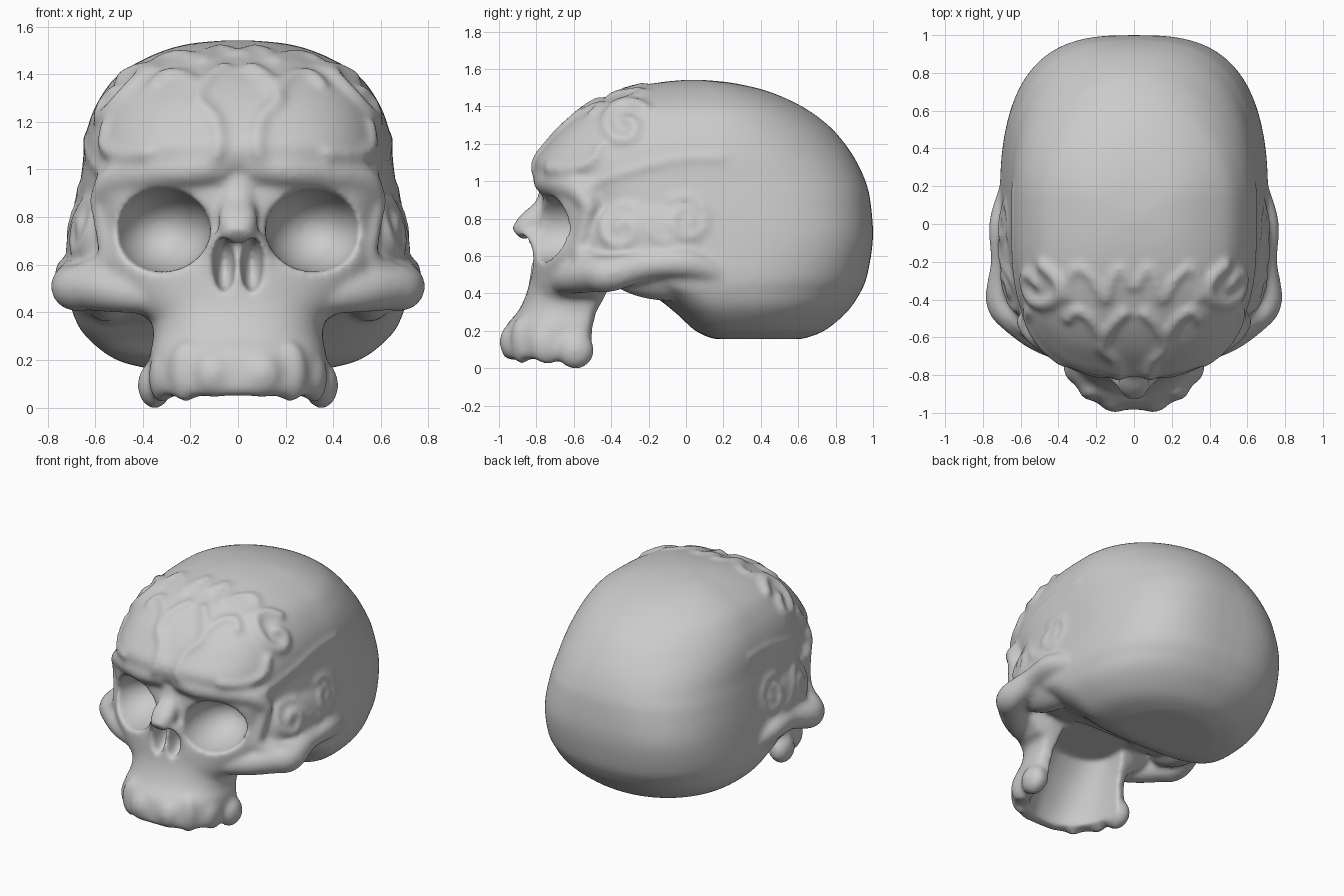
import bpy, bmesh, math
from mathutils import Vector, Matrix
from mathutils.bvhtree import BVHTree

if "Cube" in bpy.data.objects:
    bpy.data.objects.remove(bpy.data.objects["Cube"], do_unlink=True)

bone = bpy.data.materials.new("grey_bone")
bone.use_nodes = True
bone.diffuse_color = (0.6, 0.6, 0.6, 1)
bone.node_tree.nodes["Principled BSDF"].inputs["Base Color"].default_value = (0.6, 0.6, 0.6, 1)


def smooth_path(points, steps=6):
    """Catmull-Rom samples through tuples of any length."""
    pts = [points[0], *points, points[-1]]
    out = []
    for a, b, c, d in zip(pts, pts[1:], pts[2:], pts[3:]):
        for i in range(steps):
            t = i / steps
            out.append(tuple(
                q + t / 2 * (r - p + t * (2 * p - 5 * q + 4 * r - s + t * (3 * (q - r) + s - p)))
                for p, q, r, s in zip(a, b, c, d)))
    return out + [tuple(points[-1])]


def add_mesh(name, bm):
    bmesh.ops.recalc_face_normals(bm, faces=bm.faces[:])
    mesh = bpy.data.meshes.new(name)
    bm.to_mesh(mesh)
    bm.free()
    obj = bpy.data.objects.new(name, mesh)
    bpy.context.collection.objects.link(obj)
    return obj


def loft(name, rows, middle, front_power, sides=72):
    """Stack of plan outlines; each row is z, front y, back y, half width, back squareness."""
    bm = bmesh.new()
    rings = []
    for z, front, back, half, back_power in smooth_path(rows):
        mid = min(max(middle, front + 0.3 * (back - front)), back - 0.3 * (back - front))
        ring = []
        for i in range(sides):
            a = math.tau * i / sides
            c, s = math.cos(a), math.sin(a)
            power = back_power if s > 0 else front_power
            reach = back - mid if s > 0 else mid - front
            x = half * math.copysign(abs(c) ** (2 / power), c)
            y = mid + reach * math.copysign(abs(s) ** (2 / power), s)
            ring.append(bm.verts.new((x, y, z)))
        rings.append(ring)
    for low, high in zip(rings, rings[1:]):
        for i in range(sides):
            j = (i + 1) % sides
            bm.faces.new((low[i], low[j], high[j], high[i]))
    bm.faces.new(rings[0])
    bm.faces.new(rings[-1])
    return add_mesh(name, bm)


def ellipsoids(name, center, radii):
    """Mirrored pair of ellipsoids."""
    pair = []
    for side in (1, -1):
        bm = bmesh.new()
        place = Matrix.Translation((side * center[0], center[1], center[2]))
        bmesh.ops.create_icosphere(bm, subdivisions=4, radius=1,
                                   matrix=place @ Matrix.Diagonal((*radii, 1)))
        pair.append(add_mesh(name, bm))
    return pair


def tubes(name, points):
    """Mirrored pair of rounded tubes; each point is x, y, z, radius."""
    pair = []
    for side in (1, -1):
        curve = bpy.data.curves.new(name, "CURVE")
        curve.dimensions = "3D"
        curve.bevel_depth = 1
        curve.bevel_resolution = 4
        curve.use_fill_caps = True
        spline = curve.splines.new("POLY")
        spline.points.add(len(points) - 1)
        for point, (x, y, z, r) in zip(spline.points, points):
            point.co = (side * x, y, z, 1)
            point.radius = r
        obj = bpy.data.objects.new(name, curve)
        bpy.context.collection.objects.link(obj)
        pair.append(obj)
    return pair


def merge(objects, name):
    bpy.ops.object.select_all(action="DESELECT")
    for obj in objects:
        obj.select_set(True)
    bpy.context.view_layer.objects.active = objects[0]
    bpy.ops.object.convert(target="MESH")
    bpy.ops.object.join()
    result = bpy.context.view_layer.objects.active
    result.name = name
    return result


# Braincase, mid face, jaw and temple masses
cranium = loft("cranium", [
    (0.155, 0.15, 0.62, 0.33, 2), (0.2, 0.05, 0.74, 0.51, 2.1), (0.3, -0.06, 0.86, 0.64, 2.3),
    (0.4, -0.2, 0.93, 0.695, 2.5), (0.5, -0.45, 0.97, 0.71, 2.7), (0.7, -0.55, 1, 0.695, 2.9),
    (0.9, -0.7, 0.985, 0.67, 2.7), (1, -0.79, 0.96, 0.655, 2.5), (1.1, -0.81, 0.915, 0.645, 2.3),
    (1.2, -0.74, 0.85, 0.625, 2.1), (1.3, -0.65, 0.76, 0.58, 2), (1.4, -0.52, 0.62, 0.5, 2),
    (1.48, -0.35, 0.44, 0.36, 2), (1.525, -0.16, 0.25, 0.22, 2), (1.542, 0, 0.08, 0.06, 2)],
    0.12, 2.9)
face = loft("face", [
    (0.38, -0.85, -0.44, 0.4, 6), (0.48, -0.835, -0.42, 0.5, 6), (0.6, -0.82, -0.4, 0.57, 6),
    (0.75, -0.78, -0.4, 0.57, 6), (0.9, -0.77, -0.4, 0.59, 6), (1, -0.76, -0.4, 0.58, 6)],
    -0.5, 2)
jaw = loft("jaw", [
    (0.05, -0.965, -0.51, 0.36, 6), (0.1, -0.985, -0.5, 0.37, 6), (0.22, -0.965, -0.49, 0.37, 6),
    (0.3, -0.9, -0.47, 0.355, 6), (0.38, -0.86, -0.43, 0.37, 6), (0.46, -0.835, -0.4, 0.42, 6)],
    -0.52, 2.3)
parts = [cranium, face, jaw] + ellipsoids("temple", (0.55, -0.1, 0.66), (0.165, 0.42, 0.3))

base = bmesh.new()
for obj in parts:
    base.from_mesh(obj.data)
surface = BVHTree.FromBMesh(base)
base.free()


def relief(name, view, path, radius):
    """Raised line cast on to the surface from the front, top or side."""
    points = []
    for u, v in smooth_path(path):
        start, ray = {"front": ((u, -3, v), (0, 1, 0)),
                      "top": ((u, v, 3), (0, 0, -1)),
                      "side": ((3, u, v), (-1, 0, 0))}[view]
        hit = surface.ray_cast(Vector(start), Vector(ray))[0]
        if hit:
            points.append((*(hit + Vector(ray) * radius * 0.35), radius))
    parts.extend(tubes(name, points))


def spiral(u, v, radius, start, turns, spin=1):
    path = []
    for i in range(17):
        t = i / 16
        a = start + spin * math.tau * turns * t
        r = radius * (1 - 0.85 * t)
        path.append((u + r * math.cos(a), v + r * math.sin(a)))
    return path


# Cheekbones, brows, eye rims and nose
for name, path in {
    "cheekbone": [(0.3, -0.68, 0.46, 0.07), (0.48, -0.6, 0.485, 0.09), (0.62, -0.49, 0.505, 0.1),
                  (0.69, -0.4, 0.505, 0.098), (0.68, -0.2, 0.55, 0.08),
                  (0.69, 0, 0.56, 0.08), (0.64, 0.2, 0.5, 0.07)],
    "brow": [(0.05, -0.75, 1.01, 0.06), (0.2, -0.74, 1.0, 0.075), (0.38, -0.665, 0.985, 0.075),
             (0.52, -0.57, 0.95, 0.07), (0.58, -0.51, 0.86, 0.05)],
    "eye_rim": [(0.58, -0.51, 0.88, 0.05), (0.56, -0.54, 0.76, 0.045),
                (0.54, -0.56, 0.62, 0.055), (0.62, -0.48, 0.54, 0.08)],
    "nose_bridge": [(0.01, -0.73, 0.95, 0.055), (0.015, -0.76, 0.86, 0.055),
                    (0.02, -0.84, 0.775, 0.065), (0.012, -0.905, 0.715, 0.045)],
    "nostril_edge": [(0.03, -0.87, 0.73, 0.04), (0.1, -0.8, 0.67, 0.04),
                     (0.125, -0.79, 0.55, 0.03), (0.08, -0.81, 0.47, 0.025)],
}.items():
    parts += tubes(name, smooth_path(path))

# Tooth row
for name, center, radii in [
    ("incisor", (0.1, -0.925, 0.14), (0.09, 0.072, 0.1)),
    ("canine", (0.22, -0.88, 0.15), (0.07, 0.055, 0.13)),
    ("premolar", (0.32, -0.74, 0.13), (0.055, 0.1, 0.11)),
    ("molar", (0.35, -0.59, 0.095), (0.072, 0.1, 0.1)),
]:
    parts += ellipsoids(name, center, radii)

# Carved scrollwork
relief("forehead_scroll", "front", [(0.04, 1.43), (0.12, 1.38), (0.17, 1.29), (0.1, 1.21),
                                    (0.08, 1.1), (0.11, 1.01)], 0.034)
relief("forehead_branch", "front", [(0.16, 1.3), (0.21, 1.38), (0.3, 1.4), (0.36, 1.34)], 0.03)
relief("forehead_edge", "front", [(0.36, 1.07), (0.49, 1.06), (0.56, 1.1), (0.55, 1.2)], 0.03)
relief("crown_wave", "top", [(0.01, -0.34), (0.07, -0.23), (0.12, -0.3), (0.15, -0.4),
                             (0.21, -0.3), (0.29, -0.23), (0.35, -0.3), (0.35, -0.4)], 0.03)
relief("crown_curl", "side", spiral(-0.32, 1.29, 0.14, 0.6, 1.2), 0.038)
relief("rear_temple_scroll", "side", spiral(0, 0.79, 0.13, 2.2, 1.6, -1), 0.025)
relief("front_temple_scroll", "side", spiral(-0.34, 0.74, 0.13, 1.0, 1.4), 0.028)
relief("temple_link", "side", [(-0.27, 0.85), (-0.2, 0.74), (-0.14, 0.68), (-0.08, 0.68)], 0.022)
relief("temple_ridge", "side", [(-0.55, 0.96), (-0.4, 1.02), (-0.2, 1.08), (0, 1.12),
                                (0.2, 1.12)], 0.022)

# Hollow parts: eye sockets, nostrils and the open palate
hollows = ellipsoids("eye_socket", (0.32, -0.75, 0.745), (0.205, 0.3, 0.175))
hollows += ellipsoids("nostril", (0.058, -0.84, 0.6), (0.047, 0.15, 0.118))
hollows.append(loft("palate", [(-0.1, -0.9, -0.25, 0.3, 8), (0.1, -0.89, -0.25, 0.29, 8),
                               (0.3, -0.79, -0.25, 0.27, 8), (0.46, -0.68, -0.28, 0.24, 8)],
                    -0.5, 2.3))
cutter = merge(hollows, "hollow_cutter")
cutter.hide_render = True

# Fuse everything into one smooth sculpted surface
skull = merge(parts, "skull")


def fuse(size):
    mod = skull.modifiers.new("fuse", "REMESH")
    mod.mode = "VOXEL"
    mod.voxel_size = size


fuse(0.016)
cut = skull.modifiers.new("hollow", "BOOLEAN")
cut.operation = "DIFFERENCE"
cut.solver = "EXACT"
cut.object = cutter
fuse(0.014)
soften = skull.modifiers.new("soften", "SMOOTH")
soften.factor = 0.5
soften.iterations = 12
merge([skull], "skull")
bpy.data.objects.remove(cutter, do_unlink=True)
skull.data.materials.clear()
skull.data.materials.append(bone)
bpy.ops.object.shade_smooth()
